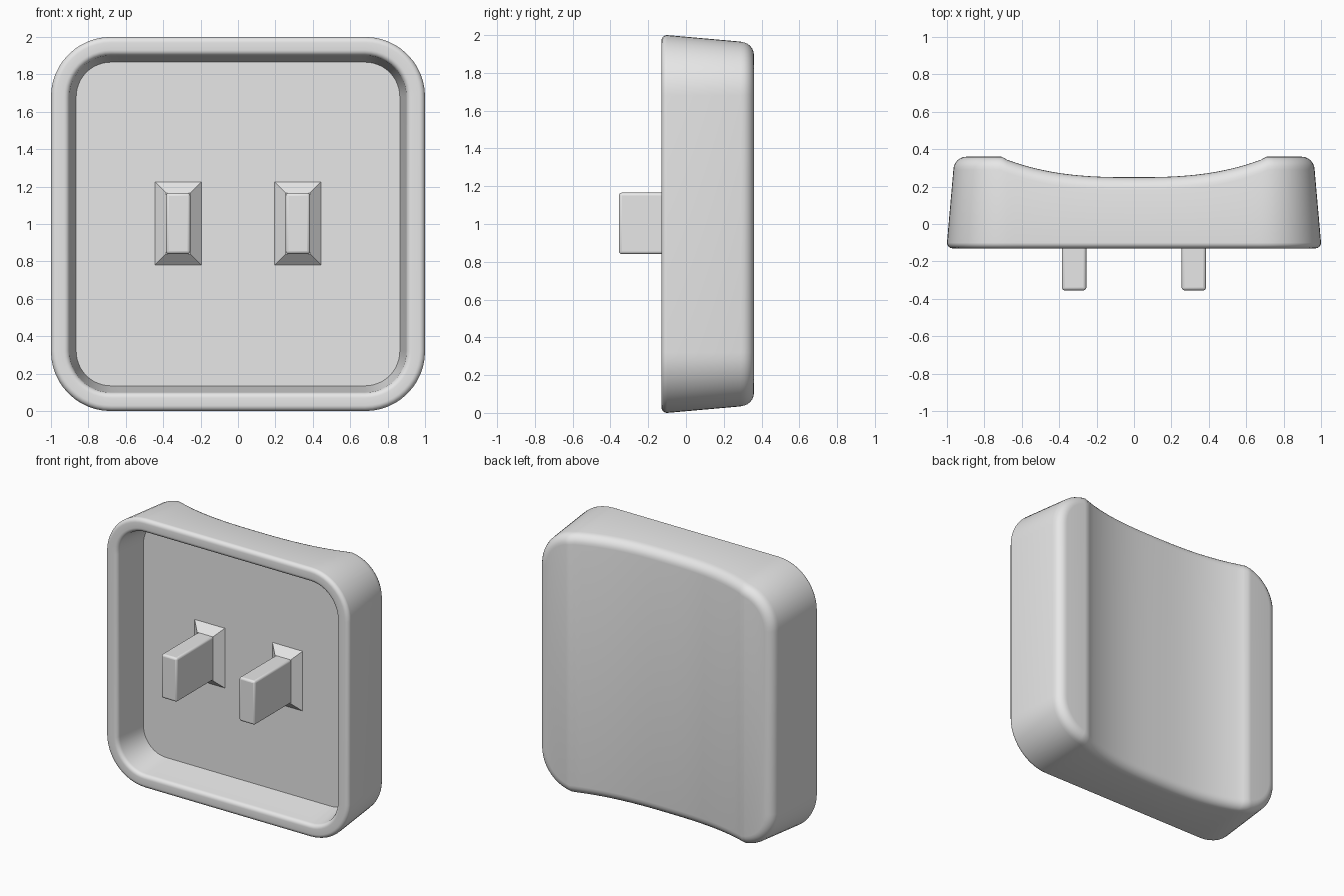
import bpy, bmesh
from math import sin, cos, pi, radians

if "Cube" in bpy.data.objects:
    bpy.data.objects.remove(bpy.data.objects["Cube"])

FRONT, BACK, FLOOR = -0.13, 0.36, 0.125
RADIUS, FILLET, RIM = 0.32, 0.07, 0.03
CORNER = 1 - RADIUS
ARC, EDGE, ROUND = 12, 28, 6

grey = bpy.data.materials.new("plain grey")
grey.use_nodes = True
grey.diffuse_color = (0.8, 0.8, 0.8, 1)
grey.node_tree.nodes["Principled BSDF"].inputs["Base Color"].default_value = (0.8, 0.8, 0.8, 1)


def finish(name, bm):
    bmesh.ops.recalc_face_normals(bm, faces=bm.faces)
    mesh = bpy.data.meshes.new(name)
    bm.to_mesh(mesh)
    bm.free()
    mesh.materials.append(grey)
    obj = bpy.data.objects.new(name, mesh)
    bpy.context.collection.objects.link(obj)
    return obj


def smooth(obj):
    bpy.ops.object.select_all(action='DESELECT')
    obj.select_set(True)
    bpy.context.view_layer.objects.active = obj
    bpy.ops.object.shade_smooth_by_angle(angle=radians(32))


def dish(x):
    """Depth of the scooped back surface."""
    return BACK - 0.11 * (1 - min(abs(x) / 0.72, 1) ** 2.7)


def taper(y):
    return 0.04 * (y - FRONT) / (BACK - FRONT)


# Upper half of the outline as centre point plus outward direction
angles = [pi / 2 * i / ARC for i in range(ARC + 1)]
half = [(CORNER, cos(a), sin(a)) for a in angles]
half += [(CORNER * (1 - 2 * i / EDGE), 0, 1) for i in range(1, EDGE)]
half += [(-CORNER, -cos(a), sin(a)) for a in reversed(angles)]
outline = [(cx, CORNER, dx, dz) for cx, dx, dz in half]
outline += [(cx, -CORNER, dx, -dz) for cx, dx, dz in reversed(half)]


def ring(bm, rule):
    """One loop; the rule turns the outline x into (inset, y)."""
    verts = []
    for cx, cz, dx, dz in outline:
        inset, y = rule(cx + dx * RADIUS)
        r = RADIUS - inset
        verts.append(bm.verts.new((cx + dx * r, y, 1 + cz + dz * r)))
    return verts


def back_rule(a):
    def rule(x):
        y = dish(x) - FILLET * (1 - sin(a))
        return taper(dish(x) - FILLET) + FILLET * (1 - cos(a)), y
    return rule


# Cap shell: floor, inner wall, rounded rim, outer wall, back fillet
bm = bmesh.new()
steps = [pi / 2 * i / ROUND for i in range(ROUND + 1)]
profile = [(0.135, FLOOR)]
profile += [(0.10 - RIM * (1 - cos(a)), FRONT + RIM * (1 - sin(a))) for a in steps]
profile += [(RIM * (1 - sin(a)), FRONT + RIM * (1 - cos(a))) for a in steps]
rings = [ring(bm, lambda x, p=p: p) for p in profile]
rings += [ring(bm, back_rule(a)) for a in steps]
count = len(outline)
for low, high in zip(rings, rings[1:]):
    for i in range(count):
        j = (i + 1) % count
        bm.faces.new((low[i], low[j], high[j], high[i]))
bm.faces.new(rings[0])
# Scooped back made of full-height strips
last = rings[-1]
for i in range(len(half) - 1):
    bm.faces.new((last[i], last[i + 1], last[count - 2 - i], last[count - 1 - i]))
smooth(finish("cap_shell", bm))


def block(name, x, sections):
    """Rectangular loft from (half width, half height, y) sections."""
    bm = bmesh.new()
    loops = [[bm.verts.new((x + sx * hx, y, 1.003 + sz * hz))
              for sx, sz in ((-1, -1), (1, -1), (1, 1), (-1, 1))]
             for hx, hz, y in sections]
    for i in range(4):
        j = (i + 1) % 4
        bm.faces.new((loops[0][i], loops[0][j], loops[1][j], loops[1][i]))
    for loop in loops:
        bm.faces.new(loop)
    return finish(name, bm)


# Two prongs, each on a flared foot
for side, x in (("right", -0.32), ("left", 0.32)):
    block(side + "_prong_foot", x, [(0.124, 0.222, FLOOR), (0.065, 0.163, FLOOR - 0.055)])
    prong = block(side + "_prong", x, [(0.065, 0.163, FLOOR), (0.065, 0.163, -0.355)])
    bevel = prong.modifiers.new("rounded edges", 'BEVEL')
    bevel.width = 0.015
    bevel.segments = 3
    smooth(prong)
